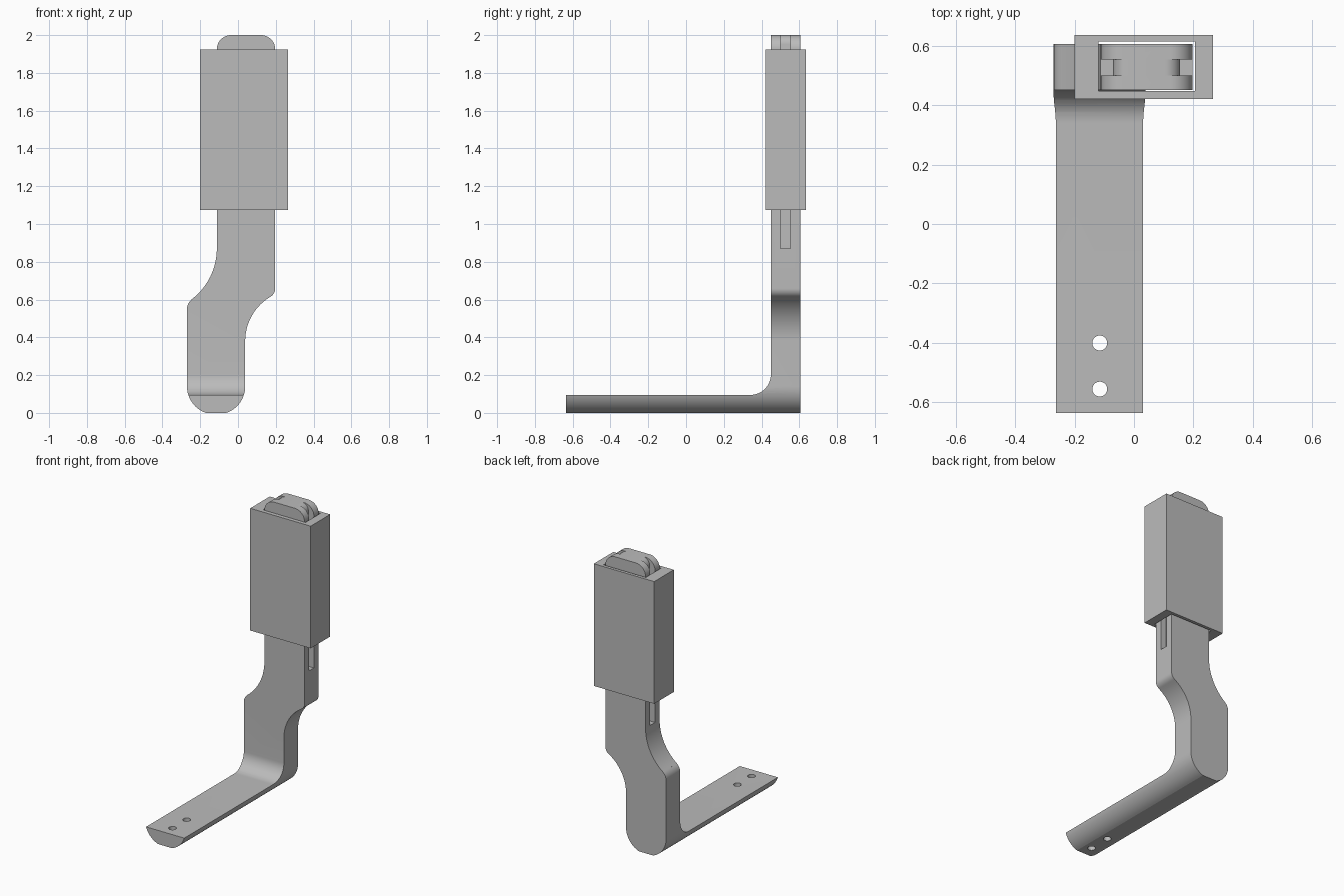
import bpy, bmesh, math
from mathutils import Vector

default = bpy.data.objects.get("Cube")
if default:
    bpy.data.objects.remove(default, do_unlink=True)

grey = bpy.data.materials.new("plain grey")
grey.use_nodes = True
grey.diffuse_color = (0.5, 0.5, 0.5, 1)
grey.node_tree.nodes["Principled BSDF"].inputs["Base Color"].default_value = (0.5, 0.5, 0.5, 1)


def arc(cx, cy, r, start, end, n=14):
    """Points along an arc, angles in degrees."""
    angles = [math.radians(start + (end - start) * i / n) for i in range(n + 1)]
    return [(cx + r * math.cos(a), cy + r * math.sin(a)) for a in angles]


def prism(name, profile, axis, low, high):
    """Extrude a closed 2D profile along the x, y or z axis."""
    place = {"x": lambda a, b, d: (d, a, b),
             "y": lambda a, b, d: (a, d, b),
             "z": lambda a, b, d: (a, b, d)}[axis]
    bm = bmesh.new()
    face = bm.faces.new([bm.verts.new(place(a, b, low)) for a, b in profile])
    result = bmesh.ops.extrude_face_region(bm, geom=[face])
    moved = [v for v in result["geom"] if isinstance(v, bmesh.types.BMVert)]
    bmesh.ops.translate(bm, verts=moved, vec=Vector(place(0, 0, high - low)))
    bmesh.ops.recalc_face_normals(bm, faces=bm.faces)
    mesh = bpy.data.meshes.new(name)
    bm.to_mesh(mesh)
    bm.free()
    mesh.materials.append(grey)
    obj = bpy.data.objects.new(name, mesh)
    bpy.context.collection.objects.link(obj)
    return obj


def rect(x0, x1, y0, y1):
    return [(x0, y0), (x1, y0), (x1, y1), (x0, y1)]


def combine(obj, tool, operation):
    """Apply a boolean and discard the tool."""
    tool.hide_render = True
    mod = obj.modifiers.new("cut", "BOOLEAN")
    mod.operation, mod.object, mod.solver = operation, tool, "EXACT"
    bpy.ops.object.select_all(action="DESELECT")
    bpy.context.view_layer.objects.active = obj
    obj.select_set(True)
    bpy.ops.object.modifier_apply(modifier=mod.name)
    bpy.data.objects.remove(tool, do_unlink=True)


# Offset arm: front outline from the rounded foot up to the rounded tip
left, right = -0.27, 0.038
tip_left, tip_right = -0.112, 0.197
foot_r, tip_r = 0.148, 0.075
outline = (
    arc(left + foot_r, 0.14, foot_r, 251, 180)
    + arc(left + 0.0625, 0.55, 0.0625, 180, 127, 8)
    + arc(tip_left - 0.337, 0.87, 0.337, -53, 0)
    + arc(tip_left + tip_r, 2 - tip_r, tip_r, 180, 90)
    + arc(tip_right - tip_r, 2 - tip_r, tip_r, 90, 0)
    + arc(tip_right - 0.051, 0.659, 0.051, 0, -59, 8)
    + arc(right + 0.273, 0.38, 0.273, 121, 180)
    + arc(right - foot_r, 0.14, foot_r, 0, -71)
)
bracket = prism("bracket_arm", outline, "y", -0.8, 0.8)

# Side profile: flat bar, inner fillet, upright
back, front, bend = 0.605, 0.45, 0.11
side = ([(-0.635, -0.1), (-0.635, 0.095)]
        + arc(front - bend, 0.095 + bend, bend, -90, 0)
        + [(front, 2.1), (back, 2.1), (back, -0.1)])
combine(bracket, prism("side_cutter", side, "x", -0.5, 0.5), "INTERSECT")

# Screw holes in the bar
for y in (-0.4, -0.555):
    circle = arc(-0.115, y, 0.025, 0, 360, 32)[:-1]
    combine(bracket, prism("hole_cutter", circle, "z", -0.2, 0.3), "DIFFERENCE")

# Guide grooves down both narrow sides, curving out at the tip
middle = (tip_left + tip_right) / 2
groove = ([(-0.3, 0.87), (-0.07, 0.87)] + arc(-0.02, 1.95, 0.05, 180, 90, 10)
          + [(-0.02, 2.1), (-0.3, 2.1)])
for mirrored in (False, True):
    shape = [(2 * middle - x, z) for x, z in groove] if mirrored else groove
    combine(bracket, prism("groove_cutter", shape, "y", 0.5, 0.553), "DIFFERENCE")

# Rectangular sleeve around the upper arm
sleeve = prism("sleeve", rect(-0.2, 0.265, 0.42, 0.635), "z", 1.075, 1.925)
opening = prism("opening_cutter", rect(-0.12, 0.205, 0.447, 0.614), "z", 0.9, 2.1)
combine(sleeve, opening, "DIFFERENCE")

# Smooth curved walls, keep machined edges sharp
bpy.ops.object.select_all(action="DESELECT")
bracket.select_set(True)
bpy.context.view_layer.objects.active = bracket
bpy.ops.object.shade_smooth_by_angle(angle=math.radians(18))
